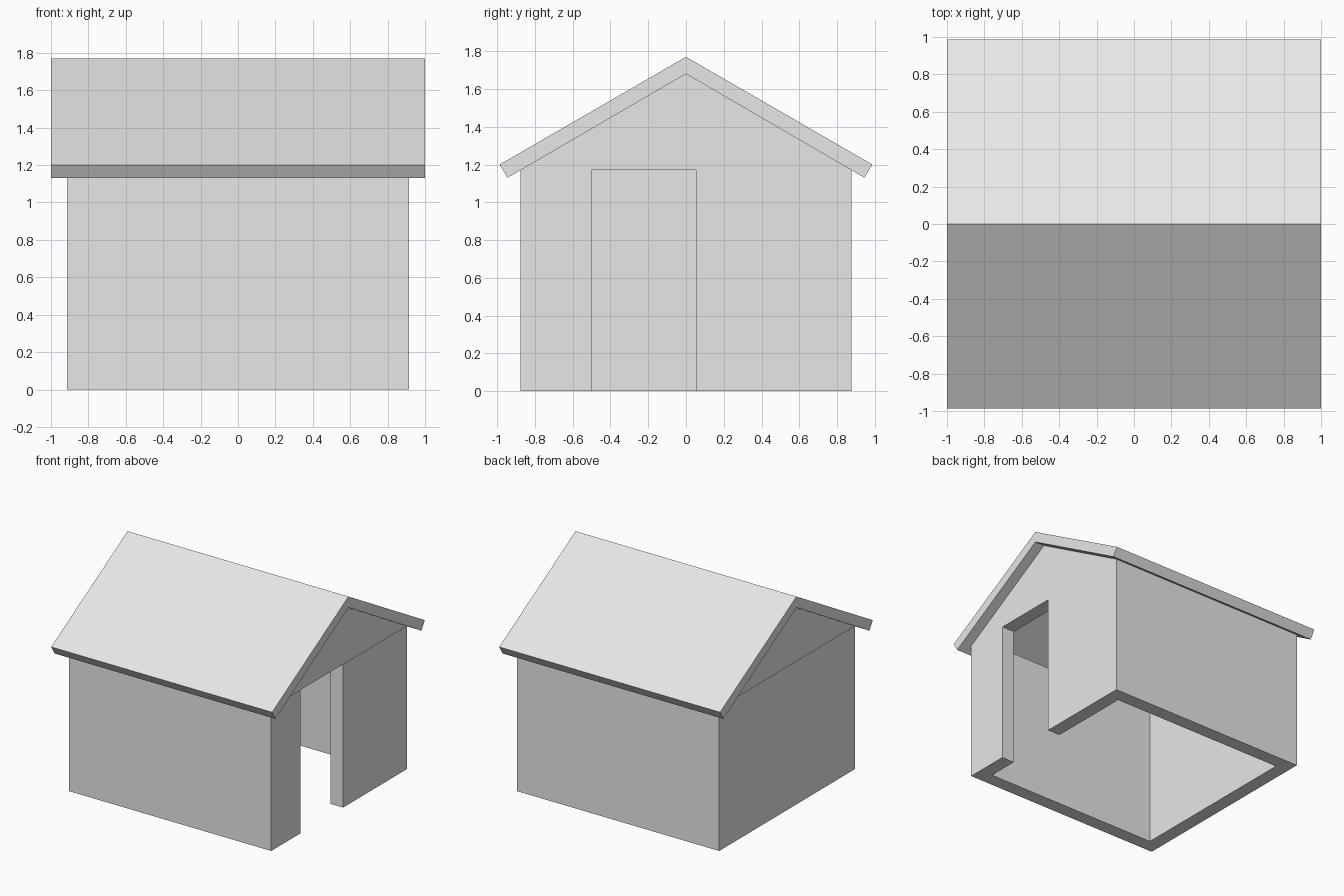
import bpy
import bmesh

cube = bpy.data.objects.get("Cube")
if cube:
    bpy.data.objects.remove(cube, do_unlink=True)

grey = bpy.data.materials.new("plain_grey")
grey.use_nodes = True
grey.diffuse_color = (0.8, 0.8, 0.8, 1)
grey.node_tree.nodes["Principled BSDF"].inputs["Base Color"].default_value = (0.8, 0.8, 0.8, 1)

half_x, half_y, eave, ridge = 0.915, 0.877, 1.172, 1.68
wall = 0.115
door_front, door_back = -0.5, 0.052


def extrude(name, outline, vector):
    """Solid made by sweeping a flat outline along a vector."""
    bm = bmesh.new()
    face = bm.faces.new([bm.verts.new(p) for p in outline])
    swept = bmesh.ops.extrude_face_region(bm, geom=[face], use_keep_orig=True)
    verts = [v for v in swept["geom"] if isinstance(v, bmesh.types.BMVert)]
    bmesh.ops.translate(bm, verts=verts, vec=vector)
    bmesh.ops.recalc_face_normals(bm, faces=bm.faces)
    mesh = bpy.data.meshes.new(name)
    bm.to_mesh(mesh)
    bm.free()
    mesh.materials.append(grey)
    obj = bpy.data.objects.new(name, mesh)
    bpy.context.collection.objects.link(obj)
    return obj


# Walls: one open-floored ring, broken by the full-height doorway
ix, iy = half_x - wall, half_y - wall
plan = [(half_x, door_back), (half_x, half_y), (-half_x, half_y),
        (-half_x, -half_y), (half_x, -half_y), (half_x, door_front),
        (ix, door_front), (ix, -iy), (-ix, -iy), (-ix, iy), (ix, iy), (ix, door_back)]
extrude("walls", [(x, y, 0) for x, y in plan], (0, 0, eave))

# Gables: triangles set back a hair from the wall faces
for side, name in ((1, "left_gable"), (-1, "right_gable")):
    x = side * (half_x - 0.002)
    extrude(name, [(x, -half_y, eave), (x, half_y, eave), (x, 0, ridge)],
            (-side * wall, 0, 0))

# Roof: folded slab overhanging on all sides
half_roof = [(0.945, 1.13), (0.987, 1.2)]
profile = ([(0, ridge)] + half_roof + [(0, 1.77)]
           + [(-y, z) for y, z in reversed(half_roof)])
extrude("roof", [(-1, y, z) for y, z in profile], (2, 0, 0))
